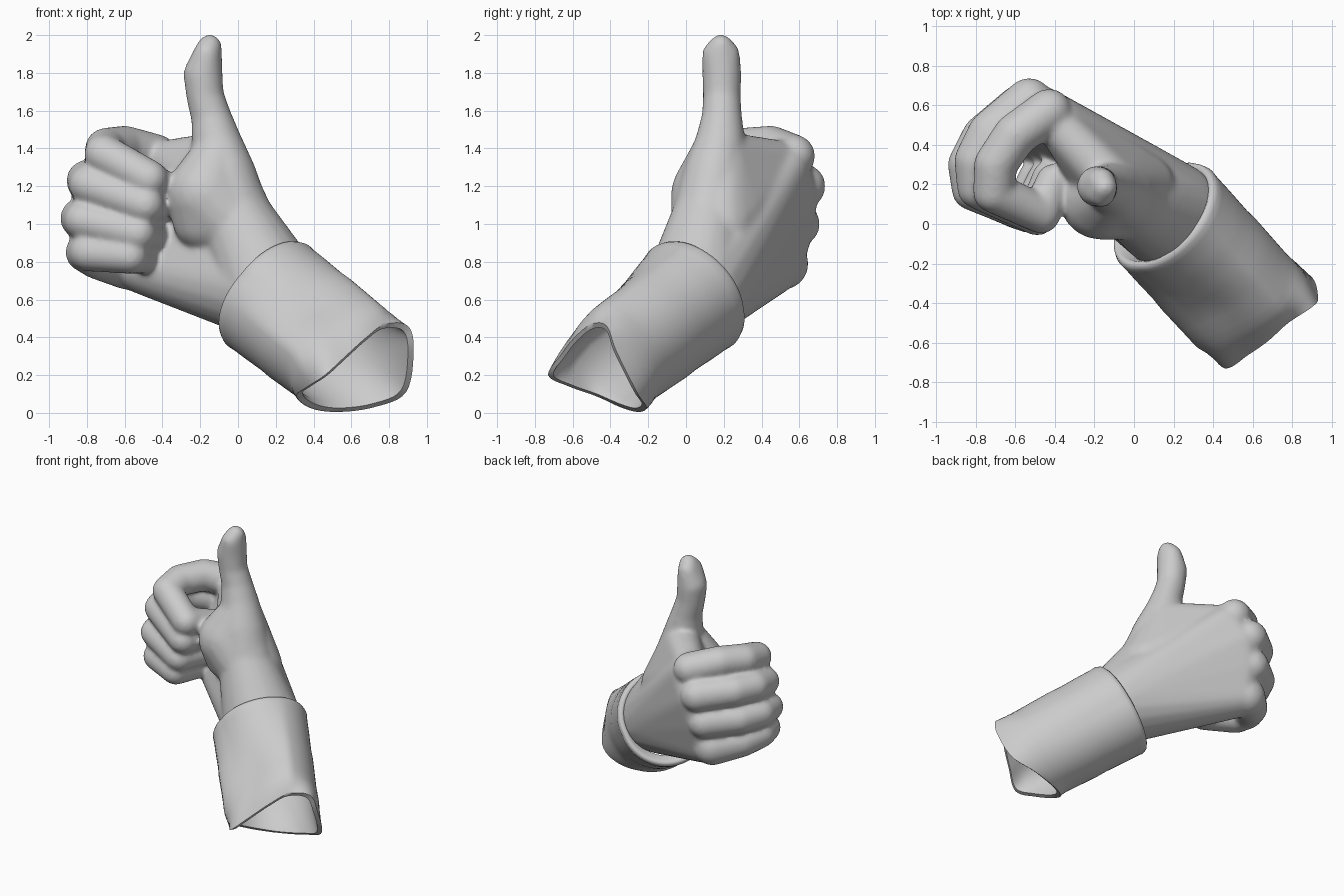
import bpy, bmesh, math
from mathutils import Vector, Matrix

if "Cube" in bpy.data.objects:
    bpy.data.objects.remove(bpy.data.objects["Cube"])

gray = bpy.data.materials.new("plain_gray")
gray.use_nodes = True
gray.diffuse_color = (0.6, 0.6, 0.6, 1)
gray.node_tree.nodes["Principled BSDF"].inputs["Base Color"].default_value = (0.6, 0.6, 0.6, 1)


def add_object(name, bm):
    mesh = bpy.data.meshes.new(name)
    bm.to_mesh(mesh)
    bm.free()
    mesh.materials.append(gray)
    ob = bpy.data.objects.new(name, mesh)
    bpy.context.collection.objects.link(ob)
    return ob


def hull(bm, balls):
    """Skin stretched around a few balls (x, y, z, radius)."""
    part = bmesh.new()
    for x, y, z, r in balls:
        bmesh.ops.create_icosphere(part, subdivisions=3, radius=r,
                                   matrix=Matrix.Translation((x, y, z)))
    res = bmesh.ops.convex_hull(part, input=part.verts[:])
    junk = {g for g in res["geom_interior"] if isinstance(g, bmesh.types.BMVert)}
    bmesh.ops.delete(part, geom=list(junk), context="VERTS")
    bmesh.ops.recalc_face_normals(part, faces=part.faces[:])
    temp = bpy.data.meshes.new("temp")
    part.to_mesh(temp)
    part.free()
    bm.from_mesh(temp)
    bpy.data.meshes.remove(temp)


def chain(bm, balls):
    for a, b in zip(balls, balls[1:]):
        hull(bm, [a, b])


def closed_curve(points, f):
    """Point at fraction f of a smooth closed curve through the points."""
    n = len(points)
    k, t = int(f * n), f * n - int(f * n)
    a, b, c, d = (points[(k + i) % n] for i in (-1, 0, 1, 2))
    return b + (c - a) * (t / 2) + (a * 2 - b * 5 + c * 4 - d) * (t * t / 2) \
        + (b * 3 - a - c * 3 + d) * (t ** 3 / 2)


def lobe(angle, middle, sharpness):
    """Soft bump of height 1 around the middle angle (degrees)."""
    off = (angle - math.radians(middle) + math.pi) % math.tau - math.pi
    return math.cos(min(abs(off) * sharpness, math.pi / 2))


hand = bmesh.new()

# Curled fingers: knuckle, mid segment, bend, second bend, tip
fingers = [
    [(-.43, .57, 1.36, .115), (-.60, .45, 1.41, .112), (-.70, .3, 1.40, .11),
     (-.71, .16, 1.37, .105), (-.47, .05, 1.24, .1), (-.41, .22, 1.20, .085)],
    [(-.53, .62, 1.20, .12), (-.73, .46, 1.23, .112), (-.80, .32, 1.23, .11),
     (-.79, .18, 1.21, .105), (-.49, .04, 1.10, .1), (-.43, .24, 1.08, .085)],
    [(-.57, .59, 1.00, .12), (-.76, .44, 1.02, .112), (-.835, .3, 1.03, .108),
     (-.82, .17, 1.02, .102), (-.53, .05, .95, .098), (-.45, .24, .94, .085)],
    [(-.58, .51, .79, .14), (-.74, .38, .82, .115), (-.81, .26, .85, .105),
     (-.79, .16, .85, .102), (-.57, .06, .83, .095), (-.5, .24, .82, .085)],
]
for finger in fingers:
    chain(hand, finger)

# Palm and back of the hand, stretched from the wrist to just behind the knuckles
wrist = (.17, .05, .65, .275)
palm_base = (.04, .13, .70, .21)
knuckles = [Vector(f[0]).lerp(Vector(palm_base), .1) for f in fingers]
hull(hand, [wrist, palm_base] + knuckles)

# Thumb with its fleshy base
tip = (-.185, .19, 1.79, .105)
hull(hand, [(-.15, .185, 1.94, .065), (-.165, .155, 1.9, .07), (-.165, .215, 1.9, .07), tip])
chain(hand, [tip, (-.175, .19, 1.68, .1), (-.14, .19, 1.56, .108), (-.11, .18, 1.42, .135),
             (-.07, .15, 1.25, .17), (-.02, .12, 1.05, .19), wrist])
hull(hand, [(-.10, .16, 1.38, .13), (-.17, .13, 1.16, .21), (-.17, .15, 1.03, .18),
            (-.06, .12, 1.04, .2), (0, .12, 1.05, .18)])

# Web between thumb and forefinger, running into the back of the hand
hull(hand, [(-.1, .2, 1.36, .13), (-.38, .49, 1.335, .11), (-.2, .25, 1.25, .13),
            (-.05, .26, 1.05, .16), (.02, .18, .98, .19), (.05, .13, .8, .21)])

hand_ob = add_object("hand", hand)
remesh = hand_ob.modifiers.new("merge", "REMESH")
remesh.mode = "VOXEL"
remesh.voxel_size = 0.013
remesh.use_smooth_shade = True
smooth = hand_ob.modifiers.new("soften", "SMOOTH")
smooth.factor = 0.5
smooth.iterations = 20

# Sleeve cuff: a hollow tube with a rolled rim and a draped, uneven open end
top, end = Vector((.165, .045, .645)), Vector((.61, -.46, .27))
axis = (end - top).normalized()
u = Vector((.46, .40, .07))
u = (u - axis * u.dot(axis)).normalized()
v = axis.cross(u)
hem = [Vector(p) for p in (
    (.93, -.37, .33), (.90, -.42, .46), (.78, -.5, .47), (.68, -.59, .4),
    (.58, -.66, .31), (.46, -.73, .2), (.37, -.62, .14), (.31, -.48, .09),
    (.38, -.34, .03), (.52, -.25, .005), (.72, -.21, .03), (.89, -.26, .11))]
hem_middle = sum(hem, Vector()) / len(hem)
hem_inside = [p.lerp(hem_middle, .1) for p in hem]
# Along the tube, radius, and pull towards the hem
outside = [(.06, .24, 0), (.0, .275, 0), (-.012, .295, 0), (.0, .31, 0), (.03, .32, 0),
           (.08, .318, 0), (.2, .32, 0), (.3, .32, 0), (.4, .32, 0), (.5, .325, 0),
           (.6, .325, 0), (.7, .325, 0), (.8, .325, 0), (.85, .33, .1), (.87, .34, .35),
           (.88, .345, .65), (.9, .345, .9), (.9, .33, 1)]
inside = [(.9, .3, 1), (.88, .3, .9), (.86, .295, .6), (.82, .29, .25), (.7, .29, 0),
          (.5, .29, 0), (.3, .285, 0), (.1, .26, 0)]
sides = 72
cuff = bmesh.new()
rings = []
for edge, profile in ((hem, outside), (hem_inside, inside)):
    for t, r, pull in profile:
        ring = []
        for i in range(sides):
            a = math.tau * i / sides
            tilt = .04 * (1 - t) * math.cos(a - math.radians(150))
            sag = .045 * (1 - t) * lobe(a, 240, 1)
            dent = .1 * min(max(t, 0) / .6, 1) * lobe(a, 118, 1.6)
            p = top.lerp(end, t) + axis * tilt \
                + (u * math.cos(a) + v * math.sin(a)) * (r + sag - dent)
            ring.append(cuff.verts.new(p.lerp(closed_curve(edge, i / sides), pull)))
        rings.append(ring)
for a, b in zip(rings, rings[1:] + rings[:1]):
    for i in range(sides):
        j = (i + 1) % sides
        cuff.faces.new((a[i], a[j], b[j], b[i]))
bmesh.ops.recalc_face_normals(cuff, faces=cuff.faces[:])
for f in cuff.faces:
    f.smooth = True
cuff_ob = add_object("sleeve_cuff", cuff)
cuff_ob.data.set_sharp_from_angle(angle=math.radians(60))
